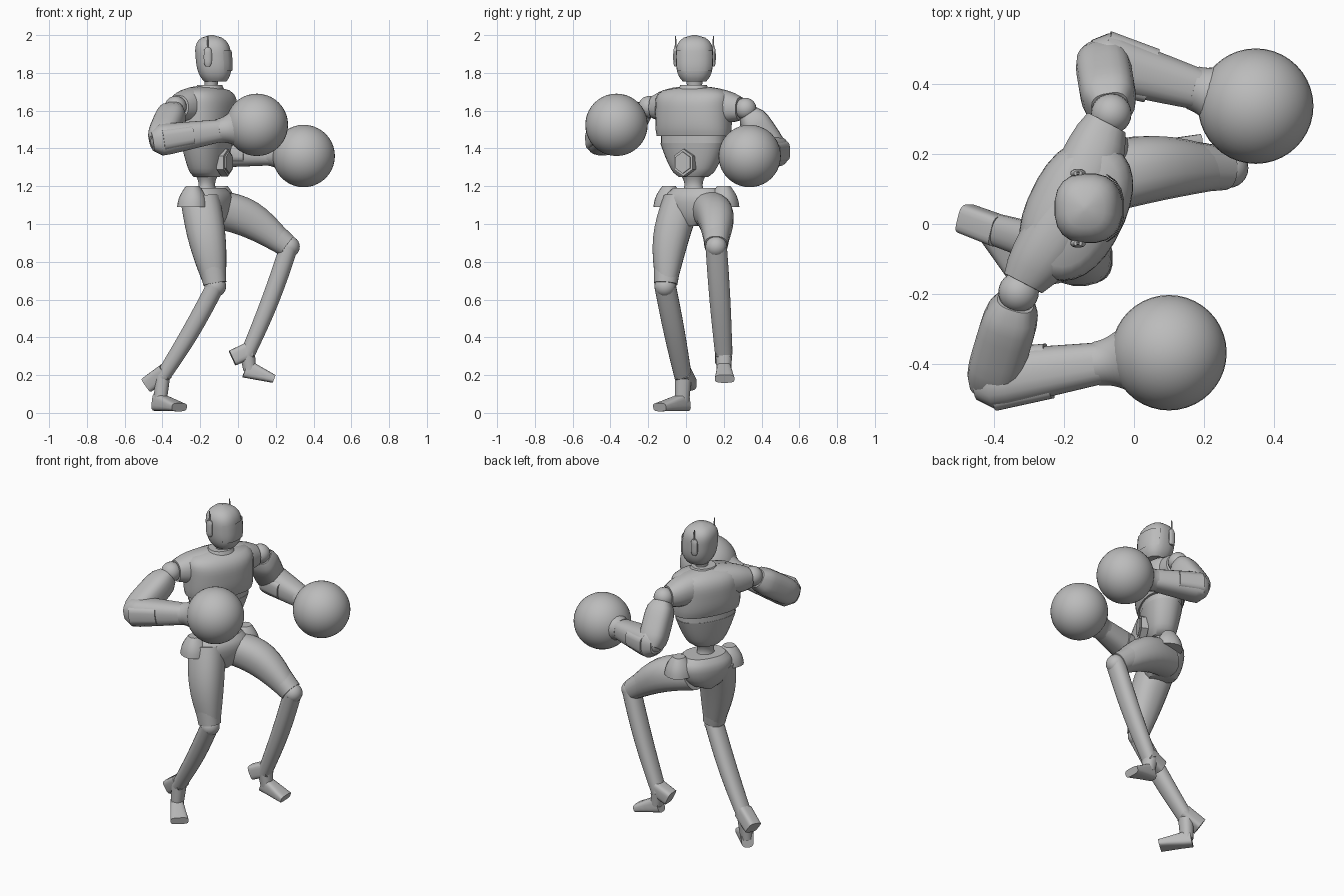
import bpy, bmesh
from math import sin, cos, pi, copysign, radians
from mathutils import Vector

cube = bpy.data.objects.get("Cube")
if cube:
    bpy.data.objects.remove(cube)

grey = bpy.data.materials.new("plain grey")
grey.use_nodes = True
shade = (.5, .5, .5, 1)
grey.diffuse_color = shade
grey.node_tree.nodes["Principled BSDF"].inputs["Base Color"].default_value = shade

UP = Vector((0, 0, 1))
LATERAL = Vector((0, 1, 0))
FRONT = Vector((.9, -.44, 0)).normalized()   # way the twisted trunk faces
SIDE = UP.cross(FRONT)                       # towards the forward shoulder


def finish(name, bm):
    mesh = bpy.data.meshes.new(name)
    bm.to_mesh(mesh)
    bm.free()
    mesh.materials.append(grey)
    part = bpy.data.objects.new(name, mesh)
    bpy.context.collection.objects.link(part)
    bpy.ops.object.select_all(action="DESELECT")
    part.select_set(True)
    bpy.context.view_layer.objects.active = part
    bpy.ops.object.shade_smooth_by_angle(angle=radians(40))


def dome(t, middle, low, high, power):
    """Swelling profile: full at the middle, closing over the low and high reach."""
    u = abs(t - middle) / (low if t < middle else high)
    return max(1 - u ** power, .01) ** .5


def taper(start, end, swell=0, flat=1):
    """Section size running from start to end, optionally swollen and flattened."""
    def size(t):
        r = start + (end - start) * t + swell * sin(pi * t)
        return r, r * flat
    return size


def loft(name, a, b, size, side=LATERAL, axis=None, bow=None, power=2.3, steps=8, n=20, keep=None):
    """Rounded sections from a to b; size gives the half width along side and across it."""
    a, b = Vector(a), Vector(b)
    axis = axis or (b - a).normalized()
    u = (side - axis * side.dot(axis)).normalized()
    w = axis.cross(u)
    bm = bmesh.new()
    rings = []
    for i in range(steps + 1):
        t = i / steps
        centre = a.lerp(b, t) + (bow or Vector()) * sin(pi * t)
        wide, deep = size(t)
        ring = []
        for k in range(n):
            turn = 2 * pi * (k + .5) / n
            x, y = (copysign(abs(q) ** (2 / power), q) for q in (cos(turn), sin(turn)))
            ring.append(bm.verts.new(centre + u * x * wide + w * y * deep))
        rings.append(ring)
    for lower, upper in zip(rings, rings[1:]):
        for k in range(n):
            j = (k + 1) % n
            bm.faces.new((lower[k], lower[j], upper[j], upper[k]))
    bm.faces.new(rings[0])
    bm.faces.new(rings[-1])
    bmesh.ops.recalc_face_normals(bm, faces=bm.faces[:])
    if keep:
        bmesh.ops.delete(bm, geom=[f for f in bm.faces if not keep(f)], context="FACES")
    finish(name, bm)


def ball(name, centre, radius, segments=24):
    bm = bmesh.new()
    bmesh.ops.create_uvsphere(bm, u_segments=segments, v_segments=segments // 2, radius=radius)
    bmesh.ops.translate(bm, verts=bm.verts[:], vec=centre)
    finish(name, bm)


# Head, facing +x, with a thin visor shell and an antenna on each ear
chin, crown = Vector((-.12, .045, 1.755)), Vector((-.14, .045, 2))


def skull(t, grow=0):
    r = dome(t, .55, .65, .45, 3)
    return r * .1 + grow, r * .095 + grow


def visor_area(face):
    return face.normal.x > .4 and 1.81 < face.calc_center_median().z < 1.92


loft("head", chin, crown, skull, axis=UP, power=2.5, steps=18)
loft("visor", chin, crown, lambda t: skull(t, .006), axis=UP, power=2.5, steps=18, keep=visor_area)
loft("neck", (-.145, .045, 1.66), (-.14, .045, 1.78), taper(.055, .05, -.012, .85), axis=UP, power=2)
for label, sign in (("right", -1), ("left", 1)):
    ear = chin + Vector((-.04, sign * .1, .08))
    loft(label + "_ear_pod", ear, ear + UP * .1,
         lambda t: [r * dome(t, .5, .55, .55, 4) for r in (.013, .022)], axis=UP, n=12)
    loft(label + "_antenna", ear + UP * .08, ear + UP * .16, taper(.006, .003), axis=UP, steps=1, n=8)

# Trunk
core = Vector((-.165, .04, 0))


def trunk(name, bottom, top, size, shift=(0, 0, 0), **options):
    base = core + Vector(shift)
    loft(name, base + UP * bottom, base + UP * top, size, side=SIDE, axis=UP, n=28, **options)


trunk("chest", 1.465, 1.73,
      lambda t: (.21 * dome(t, .5, .8, .5, 6), .14 * dome(t, .5, .8, .52, 3)), steps=12)
trunk("collar", 1.7, 1.735, taper(.085, .07, flat=.9), shift=(.015, 0, 0), steps=1)
trunk("waist_band", 1.42, 1.47, taper(.18, .18, flat=.63), steps=1)
trunk("abdomen", 1.25, 1.43, lambda t: (.08 + .104 * t ** .6, .065 + .05 * t ** .6))
trunk("waist_joint", 1.14, 1.27, taper(.08, .075, -.028, .85), power=2)
trunk("pelvis", .99, 1.19,
      lambda t: (.17 * dome(t, .7, .72, .45, 2), .12 * dome(t, .7, .9, .45, 2)), shift=(0, .015, 0))
belly = core + UP * 1.325 + FRONT * .085
for name, depth, radius in (("belly_plate", .04, .063), ("belly_plate_face", .048, .05)):
    loft(name, belly, belly + FRONT * depth, taper(radius, radius, flat=1.15),
         side=SIDE, axis=FRONT, power=2, steps=1, n=6)

# Legs: joint positions, bow of the thigh, thickness at hip
legs = {
    "right": dict(hip=(-.2, -.02, 1.13), knee=(-.12, -.11, .67), ankle=(-.4, -.015, .19),
                  spur=(-.48, .015, .15), heel=(-.43, 0, .06), toe=(-.31, -.14, .03),
                  corner=(-.24, -.09, 1.09), bow=(0, -.02, 0)),
    "left": dict(hip=(-.13, .12, 1.08), knee=(.27, .16, .88), ankle=(.05, .2, .31),
                 spur=(-.03, .195, .29), heel=(.04, .2, .235), toe=(.19, .205, .18),
                 corner=(-.09, .2, 1.09), bow=(0, .02, .04)),
}
for label, joints in legs.items():
    p = {key: Vector(value) for key, value in joints.items()}
    hip, knee, ankle, heel, toe = (p[key] for key in ("hip", "knee", "ankle", "heel", "toe"))
    loft(label + "_hip_corner", p["corner"], p["corner"] + UP * .11, taper(.08, .035, .01),
         side=SIDE, axis=UP)
    loft(label + "_thigh", hip, hip.lerp(knee, .95), taper(.1, .058, .015, 1.05), bow=p["bow"])
    loft(label + "_knee_guard", hip.lerp(knee, .6) + p["bow"], hip.lerp(knee, .97),
         taper(.08, .062), steps=1)
    ball(label + "_knee", knee, .057)
    loft(label + "_shin", knee, ankle, taper(.057, .046, .004, .85), bow=Vector((.01, 0, 0)))
    loft(label + "_ankle", ankle, heel.lerp(toe, .15), taper(.045, .038, flat=.9), steps=3)
    loft(label + "_heel_spur", ankle.lerp(p["spur"], -.2) + UP * .02, p["spur"],
         taper(.045, .043), power=4, steps=1)
    loft(label + "_foot", heel, toe, lambda t: (.035 + .017 * t, .05 - .028 * t),
         side=UP.cross(toe - heel), power=3.5, steps=4)

# Arms: shoulder, elbow and centre of the round glove
arms = {
    "right": ((-.33, -.195, 1.62), (-.405, -.445, 1.445), (.1, -.368, 1.525)),
    "left": ((-.065, .315, 1.61), (-.09, .465, 1.385), (.348, .337, 1.36)),
}
for label, points in arms.items():
    shoulder, elbow, glove = map(Vector, points)
    ball(label + "_shoulder", shoulder, .058)
    ball(label + "_elbow", elbow, .062)
    ball(label + "_glove", glove, .165, 40)

    def sleeve(name, start, end, size, **options):
        loft(label + name, elbow.lerp(glove, start), elbow.lerp(glove, end), size, side=UP, **options)

    loft(label + "_upper_arm", shoulder.lerp(elbow, .1), shoulder.lerp(elbow, 1.1),
         lambda t: [.08 * dome(t, .5, .58, .6, 4)] * 2, side=UP, power=2.8)
    sleeve("_forearm", -.1, .62, lambda t: [(.09 - .03 * t) * dome(t, .3, .33, 2, 4)] * 2, power=2.6)
    sleeve("_forearm_plate", 0, .32, taper(.06, .053, flat=1.5), power=4, steps=1)
    sleeve("_cuff", .59, .8, lambda t: [.064 + .05 * t * t] * 2, power=2)

# Yoke joining both shoulders through the chest
right, left = (Vector(points[0]) for points in arms.values())
loft("shoulder_yoke", right.lerp(left, .05), right.lerp(left, .95),
     lambda t: [r * dome(t, .5, .6, .6, 3) for r in (.095, .095)], side=UP,
     bow=UP * .02 + FRONT * .02, steps=12)
